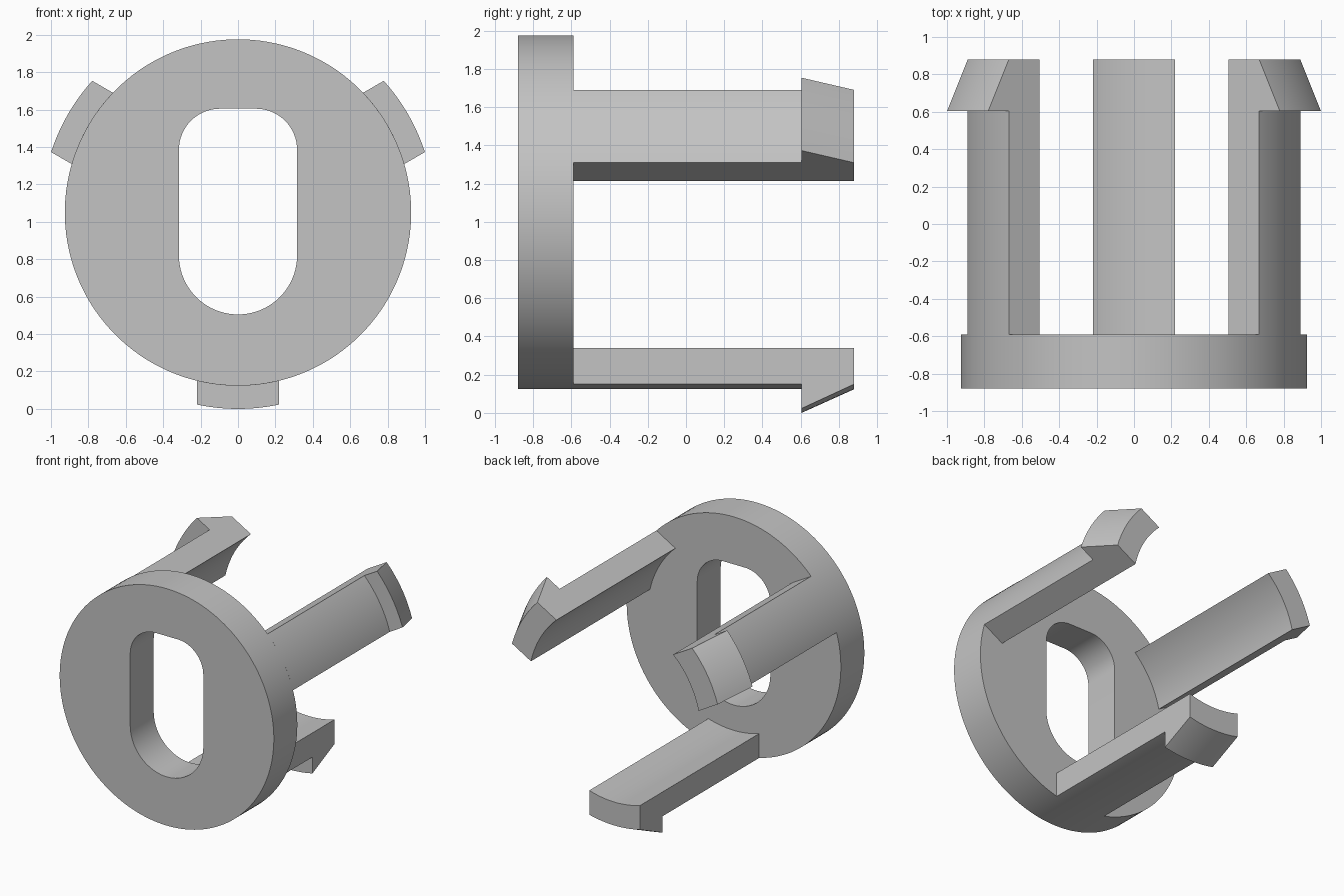
import bpy
import bmesh
from math import sin, cos, pi, radians, sqrt

cube = bpy.data.objects.get("Cube")
if cube:
    bpy.data.objects.remove(cube, do_unlink=True)

AXIS_Z = 1.05                       # height of the central axis
FRONT, FACE, CATCH, BACK = -0.88, -0.59, 0.605, 0.88
R_DISC, R_INNER, R_HOOK = 0.926, 0.743, 1.05
HALF_W = 0.22

grey = bpy.data.materials.new("plain grey")
grey.use_nodes = True
colour = (0.55, 0.55, 0.55, 1)
grey.diffuse_color = colour
grey.node_tree.nodes["Principled BSDF"].inputs["Base Color"].default_value = colour


def finish(bm, name):
    """Turn a bmesh into a smooth-shaded object with sharp corners."""
    bmesh.ops.recalc_face_normals(bm, faces=bm.faces)
    mesh = bpy.data.meshes.new(name)
    bm.to_mesh(mesh)
    bm.free()
    mesh.materials.append(grey)
    mesh.shade_smooth()
    mesh.set_sharp_from_angle(angle=radians(20))
    obj = bpy.data.objects.new(name, mesh)
    bpy.context.collection.objects.link(obj)
    return obj


def arc(cx, cz, r, start, end, steps):
    angles = [radians(start + (end - start) * i / steps) for i in range(steps + 1)]
    return [(cx + r * cos(a), cz + r * sin(a)) for a in angles]


# Disc with a slot: round bottom, smaller rounded corners at the top
rim = arc(0, AXIS_Z, R_DISC, 0, 360, 144)[:-1]
slot_r, corner_r, slot_top = 0.316, 0.22, 1.605
cx, cz = slot_r - corner_r, slot_top - corner_r
slot = (arc(0, 0.505 + slot_r, slot_r, 180, 360, 40)
        + arc(cx, cz, corner_r, 0, 90, 16)
        + arc(-cx, cz, corner_r, 90, 180, 16))

bm = bmesh.new()
caps = {FRONT: [], FACE: []}
for outline in (rim, slot):
    rings = {y: [bm.verts.new((x, y, z)) for x, z in outline] for y in caps}
    n = len(outline)
    for i in range(n):
        j = (i + 1) % n
        a, b = rings[FRONT], rings[FACE]
        bm.faces.new((a[i], a[j], b[j], b[i]))
        for y in caps:
            caps[y].append(bm.edges.get((rings[y][i], rings[y][j])))
for y, edges in caps.items():
    bmesh.ops.triangle_fill(bm, edges=edges, use_beauty=True, normal=(0, 1, 0))
finish(bm, "slotted_disc")


# Snap legs: curved bars with parallel sides and a tapered hook at the end
def snap_leg(name, degrees, columns=24):
    profile = [(FACE, R_INNER), (FACE, R_DISC), (CATCH, R_DISC),
               (CATCH, R_HOOK), (BACK, R_DISC), (BACK, R_INNER)]
    a = radians(degrees)
    bm = bmesh.new()
    sections = []
    for i in range(columns + 1):
        p = HALF_W * (2 * i / columns - 1)
        section = []
        for y, radius in profile:
            r = sqrt(radius ** 2 - p ** 2)
            section.append(bm.verts.new((r * cos(a) - p * sin(a), y,
                                         AXIS_Z + r * sin(a) + p * cos(a))))
        sections.append(section)
    n = len(profile)
    for s, t in zip(sections, sections[1:]):
        for k in range(n):
            m = (k + 1) % n
            bm.faces.new((s[k], s[m], t[m], t[k]))
    bm.faces.new(sections[0])
    bm.faces.new(sections[-1])
    finish(bm, name)


for leg_name, angle in (("left_leg", 30), ("right_leg", 150), ("bottom_leg", 270)):
    snap_leg(leg_name, angle)
